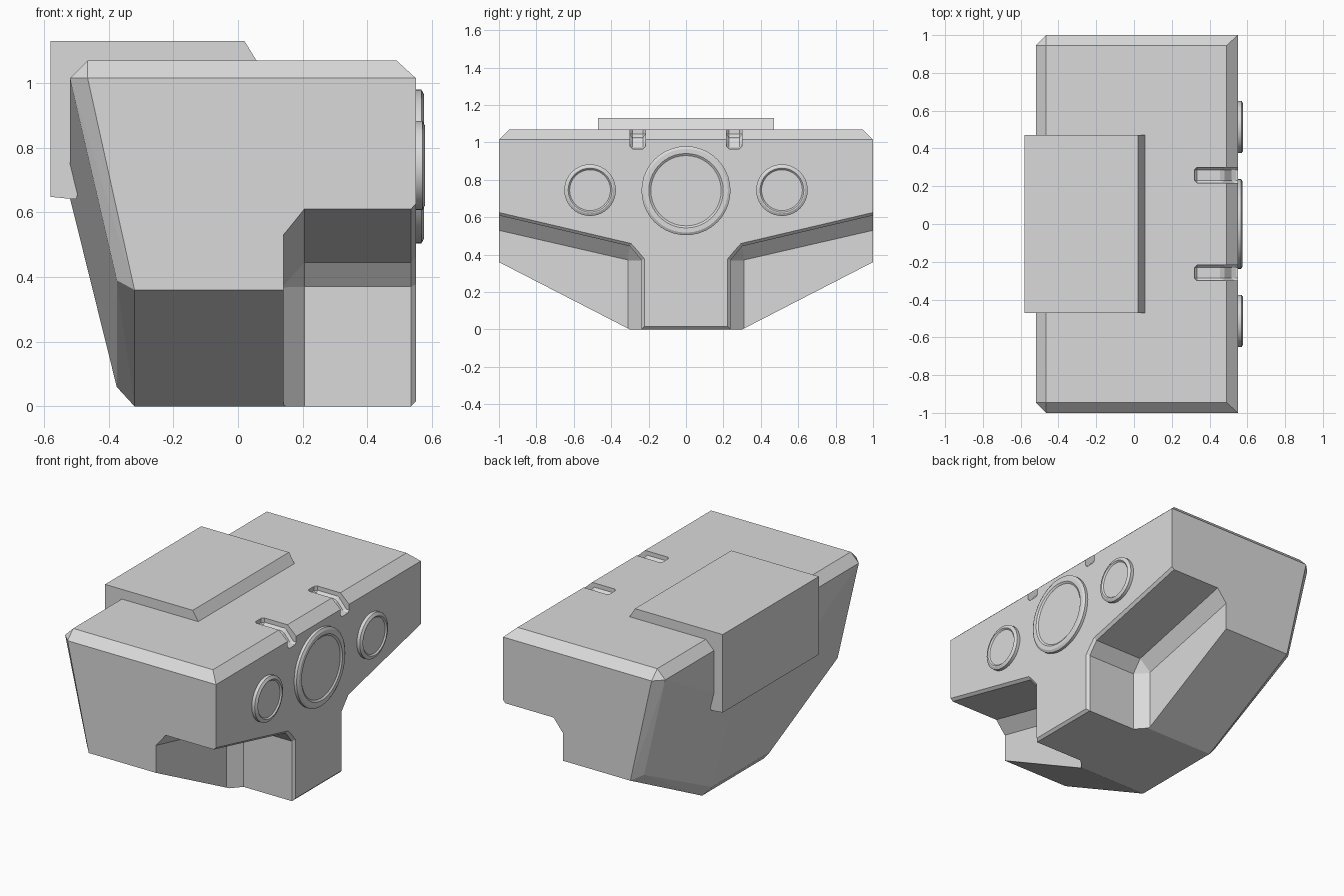
import bpy, bmesh, math
from mathutils import Vector

if "Cube" in bpy.data.objects:
    bpy.data.objects.remove(bpy.data.objects["Cube"])

grey = bpy.data.materials.new("light_grey")
grey.diffuse_color = (0.7, 0.7, 0.7, 1)
grey.use_nodes = True
grey.node_tree.nodes["Principled BSDF"].inputs["Base Color"].default_value = grey.diffuse_color


def finish(bm, name):
    bmesh.ops.recalc_face_normals(bm, faces=bm.faces[:])
    me = bpy.data.meshes.new(name)
    bm.to_mesh(me)
    bm.free()
    ob = bpy.data.objects.new(name, me)
    me.materials.append(grey)
    bpy.context.collection.objects.link(ob)
    return ob


def loft(rings, name, bevel=0):
    """Closed solid through rings of equal length."""
    bm = bmesh.new()
    vs = [[bm.verts.new(p) for p in r] for r in rings]
    n = len(vs[0])
    for a, b in zip(vs, vs[1:]):
        for i in range(n):
            j = (i + 1) % n
            bm.faces.new((a[i], a[j], b[j], b[i]))
    bm.faces.new(vs[0])
    bm.faces.new(vs[-1])
    bmesh.ops.recalc_face_normals(bm, faces=bm.faces[:])
    if bevel:
        bmesh.ops.bevel(bm, geom=bm.edges[:], offset=bevel, segments=1, affect='EDGES')
    return finish(bm, name)


def cut(ob, cutter):
    cutter.hide_render = True
    m = ob.modifiers.new("cut", 'BOOLEAN')
    m.operation, m.solver, m.object = 'DIFFERENCE', 'EXACT', cutter
    bpy.context.view_layer.objects.active = ob
    bpy.ops.object.modifier_apply(modifier=m.name)
    bpy.data.objects.remove(cutter)


# Main body: chamfered convex block with a tapered back and underside
half = [(-0.465, 0.945, 1.07), (0.49, 0.945, 1.07),
        (-0.465, 1, 1.015), (0.55, 1, 1.015),
        (-0.52, 0.945, 1.015), (-0.52, 0.28, 0.645),
        (-0.375, 0.945, 0.39), (-0.375, 0.28, 0.06),
        (-0.32, 1, 0.36), (-0.32, 0.3, 0),
        (0.55, 1, 0.36), (0.535, 0.3, 0), (0.55, 0.3, 0.015)]
bm = bmesh.new()
for s in (-1, 1):
    for x, y, z in half:
        bm.verts.new((x, s * y, z))
bmesh.ops.convex_hull(bm, input=bm.verts[:])
bmesh.ops.dissolve_limit(bm, angle_limit=math.radians(1), verts=bm.verts[:], edges=bm.edges[:])
body = finish(bm, "body")

# Recesses under both front wings, leaving a central neck
back_sec = [(1.2, 0.576), (0.312, 0.372), (0.31, 0.368), (0.31, -0.1), (1.2, -0.1)]
main_sec = [(1.2, 0.657), (0.3, 0.445), (0.238, 0.37), (0.238, -0.1), (1.2, -0.1)]
lip_sec = [(1.2, 0.687), (0.288, 0.475), (0.208, 0.385), (0.208, -0.1), (1.2, -0.1)]
for s in (-1, 1):
    rings = [[(x, s * y, z) for y, z in sec] for x, sec in
             ((0.14, back_sec), (0.205, main_sec), (0.535, main_sec), (0.565, lip_sec))]
    cut(body, loft(rings, "recess_cutter"))

# Two short slots over the top front edge
slot = [(0.32, 1.2), (0.32, 1.03), (0.47, 1.03), (0.525, 0.965), (0.7, 0.965), (0.7, 1.2)]
for s in (-1, 1):
    rings = [[(x, s * y, z) for x, z in slot] for y in (0.217, 0.3)]
    cut(body, loft(rings, "slot_cutter", 0.014))

# Raised plate wrapping over the top and back
prof = [(-0.58, 1.13), (0.02, 1.13), (0.06, 1.065), (0.06, 1.0),
        (-0.4, 1.0), (-0.5, 0.642), (-0.52, 0.642), (-0.58, 0.648)]
loft([[(x, y, z) for x, z in prof] for y in (-0.47, 0.47)], "back_plate")


# Round front lenses with raised rims
def lens(name, y, z, r, top):
    n = 40
    steps = [(0.54, r), (top - 0.008, r), (top, r - 0.014),
             (top, r * 0.82 + 0.004), (top - 0.008, r * 0.79)]
    rings = [[(x, y + q * math.cos(2 * math.pi * i / n), z + q * math.sin(2 * math.pi * i / n))
              for i in range(n)] for x, q in steps]
    ob = loft(rings, name)
    bpy.ops.object.select_all(action='DESELECT')
    ob.select_set(True)
    bpy.context.view_layer.objects.active = ob
    bpy.ops.object.shade_smooth_by_angle(angle=math.radians(25))


lens("centre_lens", 0, 0.742, 0.238, 0.575)
for side, s in (("left", -1), ("right", 1)):
    lens(side + "_lens", s * 0.513, 0.745, 0.138, 0.578)
